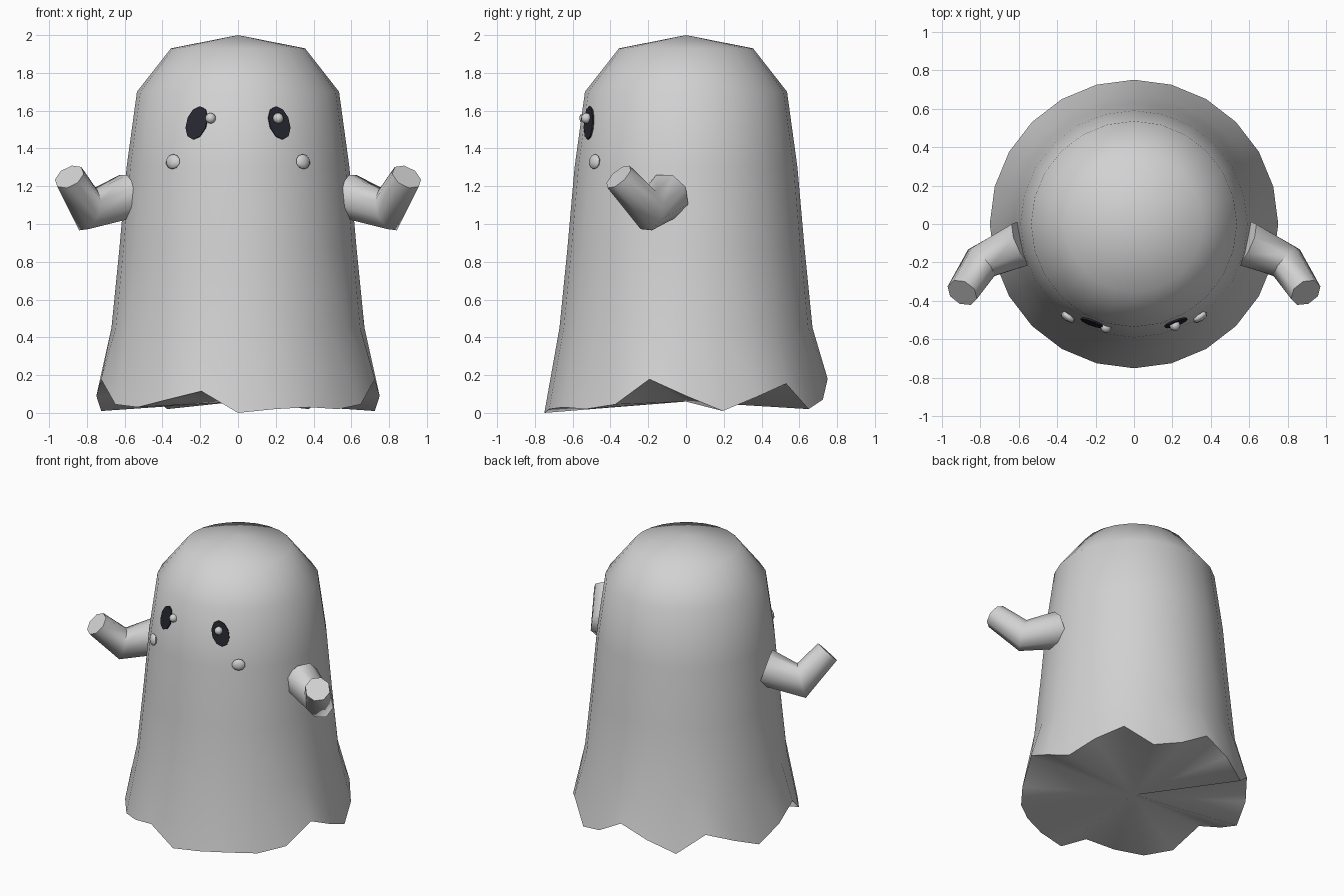
import bpy, bmesh, math
from mathutils import Vector, Matrix

if "Cube" in bpy.data.objects:
    bpy.data.objects.remove(bpy.data.objects["Cube"])


def material(name, rgb):
    m = bpy.data.materials.new(name)
    m.diffuse_color = (*rgb, 1)
    m.use_nodes = True
    m.node_tree.nodes["Principled BSDF"].inputs["Base Color"].default_value = m.diffuse_color
    return m


SHEET = material("pale sheet", (0.64, 0.64, 0.64))
DARK = material("dark eye", (0.02, 0.02, 0.03))


def finish(name, bm, mat, angle=None):
    bmesh.ops.recalc_face_normals(bm, faces=bm.faces)
    me = bpy.data.meshes.new(name)
    bm.to_mesh(me)
    bm.free()
    me.materials.append(mat)
    ob = bpy.data.objects.new(name, me)
    bpy.context.collection.objects.link(ob)
    if angle:
        bpy.ops.object.select_all(action='DESELECT')
        ob.select_set(True)
        bpy.context.view_layer.objects.active = ob
        bpy.ops.object.shade_smooth_by_angle(angle=math.radians(angle))
    return ob


def bridge(bm, a, b):
    n = len(a)
    for i in range(n):
        bm.faces.new((a[i], a[(i + 1) % n], b[(i + 1) % n], b[i]))


def surface_frame(x, y, z, lean=0.14):
    """Frame on the sheet: local X sideways, local Y outward, local Z up the slope."""
    out = Vector((x, y, 0)).normalized()
    side = Vector((-out.y, out.x, 0))
    up = Vector((-out.x * lean, -out.y * lean, 1)).normalized()
    out = up.cross(side)
    if out.dot(Vector((x, y, 0))) < 0:
        out = -out
    m = Matrix((side, out, up)).transposed().to_4x4()
    m.translation = (x, y, z)
    return m


# body: draped sheet with a ragged hem; hem heights run from the front towards +x
N = 24
HEM = [0, .02, .03, .02, .045, .178, .09, .01, .085, .155, .02, .07,
       .18, .1, .02, .155, .085, .01, .09, .178, .045, .03, .07, .115]
PROFILE = [(.355, 1.93), (.535, 1.70), (.59, 1.30), (.627, .88), (.67, .45)]

bm = bmesh.new()


def ring(r, heights):
    return [bm.verts.new((r * math.sin(math.tau * i / N), -r * math.cos(math.tau * i / N), heights[i]))
            for i in range(N)]


rings = [ring(r, [z] * N) for r, z in PROFILE] + [ring(.75, HEM)]
pole = bm.verts.new((0, 0, 2))
base = bm.verts.new((0, 0, .06))
for i in range(N):
    bm.faces.new((pole, rings[0][i], rings[0][(i + 1) % N]))
    bm.faces.new((base, rings[-1][(i + 1) % N], rings[-1][i]))
for a, b in zip(rings, rings[1:]):
    bridge(bm, a, b)
finish("sheet_body", bm, SHEET, 60)


# arms: bent eight-sided tubes with a mitred elbow
def arm(name, s):
    p = [Vector((s * x, y, z)) for x, y, z in
         ((.575, -.1, 1.15), (.793, -.2, 1.073), (.893, -.357, 1.25))]
    d1, d2 = (p[1] - p[0]).normalized(), (p[2] - p[1]).normalized()
    u = d1.cross(Vector((0, 0, 1))).normalized()
    v = u.cross(d1)
    mitre = (d1 + d2).normalized()
    loops = [[], [], []]
    for i in range(8):
        t = math.tau * (i + .5) / 8
        o = u * math.cos(t) + v * math.sin(t)
        e = o - d1 * (o.dot(mitre) / d1.dot(mitre))   # slide to the mitre plane
        h = e - d2 * e.dot(d2)                        # slide to the hand plane
        for k, (q, r) in enumerate(((o, .125), (e, .098), (h, .084))):
            loops[k].append(p[k] + q * r)
    bm = bmesh.new()
    vs = [[bm.verts.new(c) for c in l] for l in loops]
    bridge(bm, vs[0], vs[1])
    bridge(bm, vs[1], vs[2])
    bm.faces.new(vs[0])
    bm.faces.new(vs[2])
    finish(name, bm, SHEET, 60)


# eyes: thin oval plates lying on the sheet, tops leaning inwards
def eye(name, s):
    a = math.radians(23)
    bm = bmesh.new()
    f = surface_frame(s * .5585 * math.sin(a), -.5585 * math.cos(a), 1.535)
    loops = [[bm.verts.new(f @ Vector((.06 * math.cos(t) - s * .015 * math.sin(t), y, .089 * math.sin(t))))
              for t in (math.tau * (i + .5) / 10 for i in range(10))] for y in (-.0045, .0045)]
    bridge(bm, *loops)
    for l in loops:
        bm.faces.new(l)
    finish(name, bm, DARK)


# glints and cheeks: small beads on the sheet
def bead(name, loc, size, segs, rows):
    bm = bmesh.new()
    bmesh.ops.create_uvsphere(bm, u_segments=segs, v_segments=rows, radius=1,
                              matrix=surface_frame(*loc) @ Matrix.Diagonal((*size, 1)))
    finish(name, bm, SHEET, 60)


for side, s in (("left", -1), ("right", 1)):
    arm("arm_" + side, s)
    eye("eye_" + side, s)
    bead("cheek_" + side, (s * .345, -.485, 1.33), (.045, .02, .04), 8, 5)
bead("glint_left", (-.145, -.538, 1.56), (.028, .028, .028), 10, 8)
bead("glint_right", (.213, -.528, 1.56), (.028, .028, .028), 10, 8)
